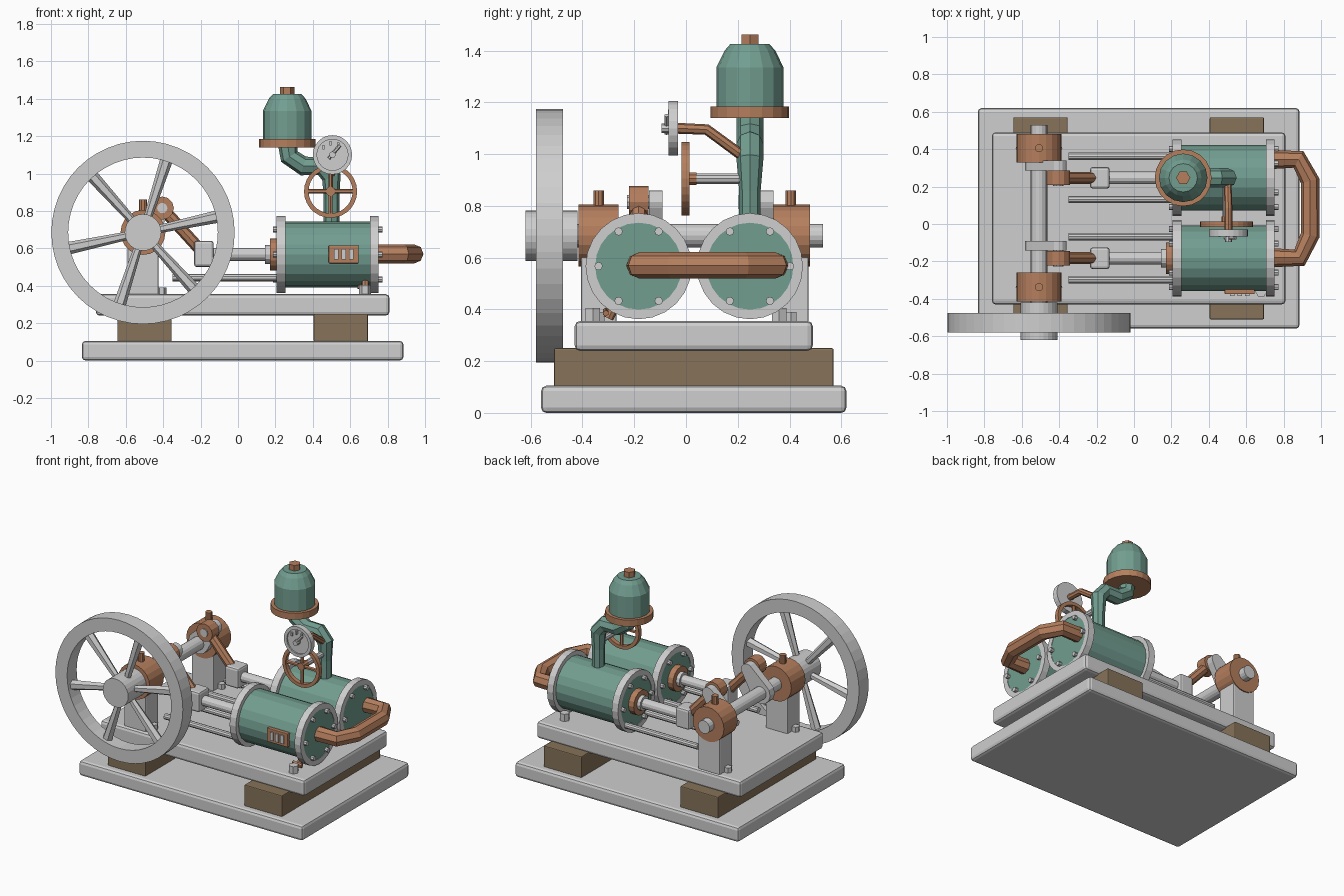
import bpy, bmesh, math
from mathutils import Vector, Matrix

if "Cube" in bpy.data.objects:
    bpy.data.objects.remove(bpy.data.objects["Cube"])


def material(name, col):
    m = bpy.data.materials.new(name)
    m.diffuse_color = (*col, 1)
    m.use_nodes = True
    m.node_tree.nodes["Principled BSDF"].inputs["Base Color"].default_value = m.diffuse_color
    return m


STEEL = material("pale_steel", (0.62, 0.62, 0.62))
GREEN = material("green_paint", (0.17, 0.34, 0.28))
COPPER = material("copper", (0.46, 0.21, 0.11))
WOOD = material("brown_wood", (0.24, 0.17, 0.10))


def make(name, bm, mat):
    bmesh.ops.recalc_face_normals(bm, faces=bm.faces)
    me = bpy.data.meshes.new(name)
    bm.to_mesh(me)
    bm.free()
    me.materials.append(mat)
    ob = bpy.data.objects.new(name, me)
    bpy.context.collection.objects.link(ob)
    return ob


def box(name, lo, hi, mat, bevel=0.0):
    bm = bmesh.new()
    lo, hi = Vector(lo), Vector(hi)
    bmesh.ops.create_cube(bm, size=1, matrix=Matrix.Translation((lo + hi) / 2)
                          @ Matrix.Diagonal((*(hi - lo), 1)))
    if bevel:
        bmesh.ops.bevel(bm, geom=bm.edges[:], offset=bevel, segments=2,
                        profile=0.5, affect='EDGES')
    return make(name, bm, mat)


def lathe(name, start, axis, profile, mat, seg=20, closed=False):
    """Revolve (radius, distance) points about an axis through start."""
    bm = bmesh.new()
    rot = Vector((0, 0, 1)).rotation_difference(Vector(axis)).to_matrix()
    rings = []
    for r, h in profile:
        rings.append([bm.verts.new(Vector(start) + rot @ Vector(
            (r * math.cos(a), r * math.sin(a), h)))
            for a in (2 * math.pi * i / seg for i in range(seg))])
    if closed:
        rings.append(rings[0])
    else:
        bm.faces.new(rings[0])
        bm.faces.new(rings[-1])
    for a, b in zip(rings, rings[1:]):
        for i in range(seg):
            j = (i + 1) % seg
            bm.faces.new((a[i], a[j], b[j], b[i]))
    return make(name, bm, mat)


def rod(name, p, q, r, mat, seg=12, r2=None):
    d = Vector(q) - Vector(p)
    return lathe(name, p, d.normalized(),
                 [(r, 0), (r if r2 is None else r2, d.length)], mat, seg)


def pipe(name, pts, r, mat, scales=None):
    cu = bpy.data.curves.new(name, 'CURVE')
    cu.dimensions = '3D'
    cu.bevel_depth, cu.bevel_resolution, cu.use_fill_caps = r, 2, True
    sp = cu.splines.new('POLY')
    sp.points.add(len(pts) - 1)
    for i, p in enumerate(pts):
        sp.points[i].co = (*p, 1)
        sp.points[i].radius = scales[i] if scales else 1
    sp.use_smooth = False
    cu.materials.append(mat)
    ob = bpy.data.objects.new(name, cu)
    bpy.context.collection.objects.link(ob)


def polar(cx, cz, r, a):
    return cx + r * math.cos(a), cz + r * math.sin(a)


# Base plate, wooden bearers and bed
box("base_plate", (-.835, -.56, 0), (.885, .62, .105), STEEL, .02)
for x in (-.5, .55):
    box("wood_bearer", (x - .145, -.51, .1), (x + .145, .57, .25), WOOD, .006)
box("bed", (-.76, -.43, .24), (.81, .49, .355), STEEL, .02)

# Flywheel with six tapered spokes
SX, SZ = -.508, .685
lathe("flywheel_rim", (SX, -.58, SZ), (0, 1, 0),
      [(.40, 0), (.49, 0), (.49, .105), (.40, .105)], STEEL, 48, True)
rod("flywheel_hub", (SX, -.62, SZ), (SX, -.42, SZ), .098, STEEL, 24)
for k in range(6):
    a = math.radians(12 + 60 * k)
    x0, z0 = polar(SX, SZ, .08, a)
    x1, z1 = polar(SX, SZ, .415, a)
    rod("flywheel_spoke", (x0, -.527, z0), (x1, -.527, z1), .022, STEEL, 6, .034)

# Crankshaft, bearings and pedestals
rod("crankshaft", (SX, -.6, SZ), (SX, .53, SZ), .045, STEEL, 16)
for y0, y1, s in ((-.415, -.26, -1), (.33, .48, 1)):
    yc = (y0 + y1) / 2
    rod("bearing", (SX, y0, SZ), (SX, y1, SZ), .12, COPPER, 20)
    rod("bearing_oil_cup", (SX, yc, .78), (SX, yc, .86), .022, COPPER, 10)
    box("pedestal", (SX - .083, yc - .068, .35), (SX + .083, yc + .068, .66),
        STEEL, .006)
    for dx in (-.1, .1):
        rod("pedestal_bolt", (SX + dx, yc, .35), (SX + dx, yc, .39), .025, STEEL, 6)

PX, PZ, CZ = -.405, .815, .567
for yc in (-.183, .247):
    # Cylinder barrel, flanges, covers and cover bolts
    rod("cylinder_barrel", (.22, yc, CZ), (.74, yc, CZ), .176, GREEN, 20)
    for x0, x1, d in ((.207, .255, -1), (.705, .752, 1)):
        lathe("cylinder_flange", (x0, yc, CZ), (1, 0, 0),
              [(.168, 0), (.205, 0), (.205, x1 - x0), (.168, x1 - x0)],
              STEEL, 24, True)
        xe = x0 if d < 0 else x1
        rod("cylinder_cover", (xe - .03 * d, yc, CZ), (xe - .003 * d, yc, CZ),
            .17, GREEN, 24)
        for k in range(6):
            y, z = polar(yc, CZ, .155, k * math.pi / 3)
            rod("cover_bolt", (xe - .01 * d, y, z), (xe + .02 * d, y, z),
                .016, STEEL, 8)
    # Packing gland, piston rod and lower guide bars
    rod("packing_gland", (.17, yc, CZ), (.22, yc, CZ), .085, COPPER, 16)
    rod("gland_collar", (.145, yc, CZ), (.18, yc, CZ), .05, STEEL, 12)
    rod("piston_rod", (-.15, yc, CZ), (.21, yc, CZ), .034, STEEL, 12)
    for dy in (-.115, .115):
        rod("guide_bar", (-.35, yc + dy, .443), (.22, yc + dy, .443), .02, STEEL, 10)
    # Crosshead, connecting rod and crank
    box("crosshead", (-.235, yc - .058, .5), (-.13, yc + .058, .64), STEEL, .015)
    rod("connecting_rod", (-.2, yc, .59), (PX, yc, PZ), .032, COPPER, 8)
    rod("rod_big_end", (PX, yc - .038, PZ), (PX, yc + .038, PZ), .062, COPPER, 12)
    rod("crank_pin", (PX, yc - .045, PZ), (PX, yc + .09, PZ), .028, STEEL, 10)
    # Crank web tapers from shaft boss to pin boss
    bm = bmesh.new()
    for y in (yc + .04, yc + .092):
        for cx, cz, r in ((SX, SZ, .075), (PX, PZ, .045)):
            for k in range(12):
                x, z = polar(cx, cz, r, k * math.pi / 6)
                bm.verts.new((x, y, z))
    hull = bmesh.ops.convex_hull(bm, input=bm.verts[:])
    loose = {v for v in hull["geom_interior"] if isinstance(v, bmesh.types.BMVert)}
    bmesh.ops.delete(bm, geom=list(loose), context='VERTS')
    bmesh.ops.dissolve_limit(bm, angle_limit=.02, verts=bm.verts[:], edges=bm.edges[:])
    make("crank_web", bm, STEEL)

# Mounting studs under the cylinders, and drain cock
for y in (-.36, .36):
    rod("mounting_stud", (.68, y, .35), (.68, y, .405), .032, STEEL, 6)
rod("drain_cock", (.68, -.3, .365), (.68, -.27, .43), .02, COPPER, 8)
rod("drain_handle", (.64, -.31, .395), (.71, -.31, .385), .012, COPPER, 6)

# Return pipe joining the cylinder ends
pipe("exhaust_pipe", [(.74, .345, .57), (.88, .345, .57), (.942, .23, .57),
                      (.942, -.06, .57), (.885, -.18, .57), (.74, -.18, .57)],
     .051, COPPER)

# Steam pipe rising to the dome
Y = .247
pipe("steam_pipe", [(.5, Y, .72), (.5, Y, .86), (.5, Y, .98), (.45, Y, 1.04),
                    (.35, Y, 1.04), (.275, Y, 1.09), (.265, Y, 1.16)],
     .052, GREEN, [.8, .8, 1, 1, 1, 1, 1])

# Dome
rod("dome_rim", (.263, Y, 1.14), (.263, Y, 1.185), .152, COPPER, 20)
lathe("dome", (.263, Y, 1.18), (0, 0, 1),
      [(.13, 0), (.13, .155), (.098, .22), (.076, .245)], GREEN, 16)
rod("dome_nut", (.263, Y, 1.42), (.263, Y, 1.463), .038, COPPER, 6)

# Valve handwheel
WX, WZ = .495, .905
lathe("handwheel_rim", (WX, -.017, WZ), (0, 1, 0),
      [(.118, 0), (.142, 0), (.142, .03), (.118, .03)], COPPER, 28, True)
for k in range(4):
    x, z = polar(WX, WZ, .125, k * math.pi / 2)
    rod("handwheel_spoke", (WX, -.002, WZ), (x, -.002, z), .012, COPPER, 6)
rod("handwheel_hub", (WX, -.017, WZ), (WX, .04, WZ), .026, COPPER, 10)
rod("valve_stem", (WX, .03, WZ), (WX, .23, WZ), .021, STEEL, 10)

# Pressure gauge and its feed pipe
GX, GZ = .505, 1.1
lathe("gauge_case", (GX, -.03, GZ), (0, -1, 0),
      [(.105, 0), (.105, .038), (.083, .038), (.083, .028)], STEEL, 24)
rod("gauge_hub", (GX, -.055, GZ), (GX, -.095, GZ), .018, STEEL, 8)
rod("gauge_needle", (GX - .02, -.075, GZ - .02), (GX + .04, -.075, GZ + .05),
    .009, STEEL, 6)
for a in (60, 100, 140):
    x, z = polar(GX, GZ, .062, math.radians(a))
    box("gauge_mark", (x - .006, -.07, z - .012), (x + .006, -.056, z + .012), STEEL)
pipe("gauge_pipe", [(.505, -.035, 1.1), (.505, .08, 1.095), (.5, .23, .985)],
     .021, COPPER)

# Plate with three raised bars on the near cylinder
box("side_plate", (.485, -.375, .52), (.645, -.345, .615), COPPER, .004)
for x in (.525, .565, .605):
    box("plate_bar", (x - .012, -.384, .54), (x + .012, -.37, .597), STEEL)
